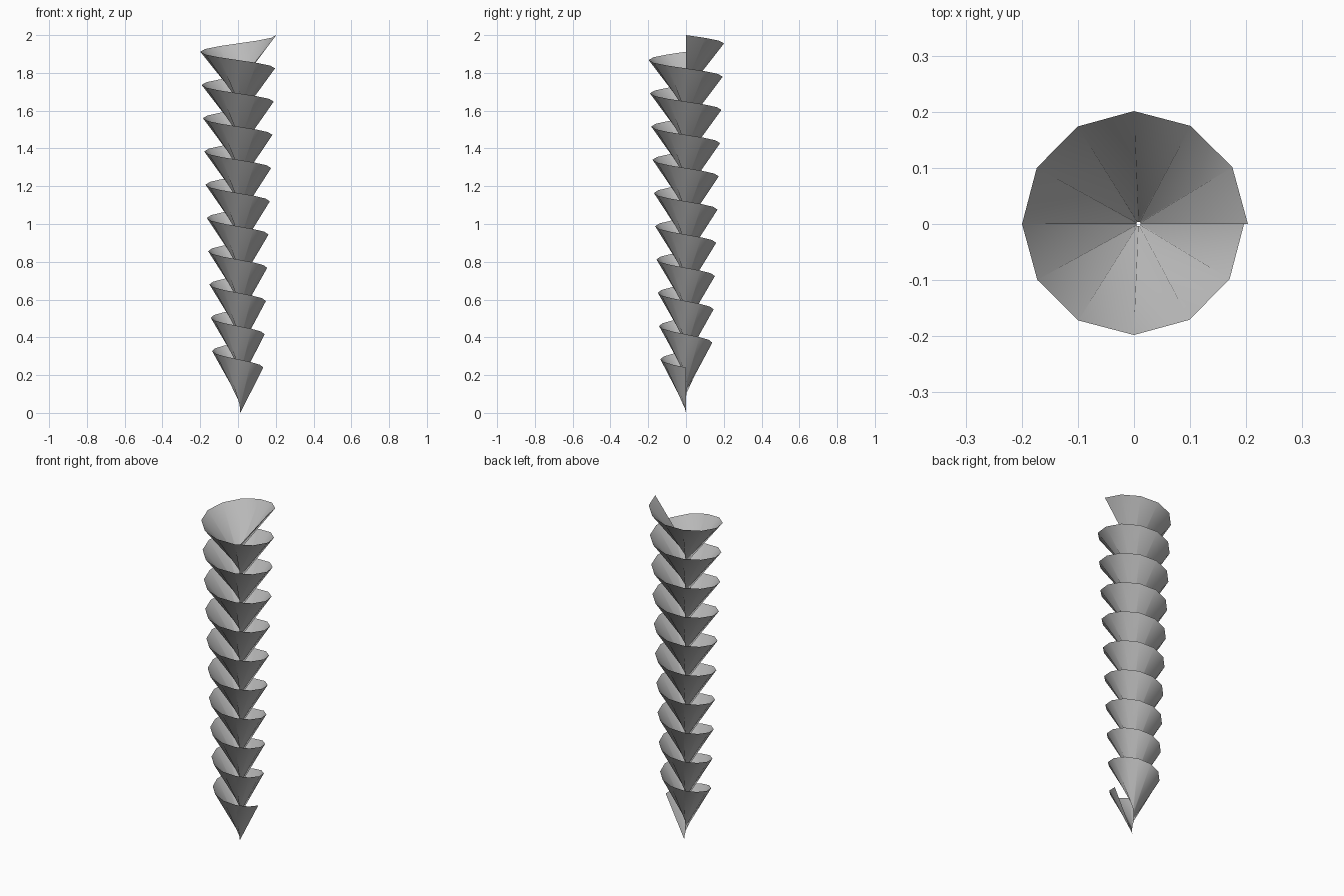
import bpy
import bmesh
from math import cos, sin, tau

cube = bpy.data.objects.get("Cube")
if cube:
    bpy.data.objects.remove(cube, do_unlink=True)

TURNS, SIDES = 10, 12
STEPS = TURNS * SIDES
HEIGHT = 2.0
BLADE = 0.24                        # height of the slanted blade
RIM_START, RIM_END = 0.134, 0.203   # rim widens towards the top
CORE_RADIUS, CORE_X = 0.004, 0.008  # narrow open core

# Plain grey material
grey = bpy.data.materials.new("plain grey")
grey.use_nodes = True
colour = (0.5, 0.5, 0.5, 1)
grey.diffuse_color = colour
grey.node_tree.nodes["Principled BSDF"].inputs["Base Color"].default_value = colour

# Spiral blade: a slanted edge swept clockwise up the axis
bm = bmesh.new()
previous = None
for i in range(STEPS + 1):
    t = i / STEPS
    angle = -tau * i / SIDES
    rim = RIM_START + (RIM_END - RIM_START) * t
    z = (HEIGHT - BLADE) * t
    c, s = cos(angle), sin(angle)
    inner = bm.verts.new((CORE_X + CORE_RADIUS * c, CORE_RADIUS * s, z))
    outer = bm.verts.new((rim * c, rim * s, z + BLADE))
    if previous:
        bm.faces.new((previous[0], inner, outer, previous[1]))
    previous = (inner, outer)
for face in bm.faces:
    face.smooth = True
    face.normal_update()
    # Outside of the funnel points away from the axis
    centre = face.calc_center_median()
    if face.normal.x * centre.x + face.normal.y * centre.y < 0:
        face.normal_flip()

mesh = bpy.data.meshes.new("spiral_blade")
bm.to_mesh(mesh)
bm.free()
mesh.materials.append(grey)
blade = bpy.data.objects.new("spiral_blade", mesh)
bpy.context.collection.objects.link(blade)
